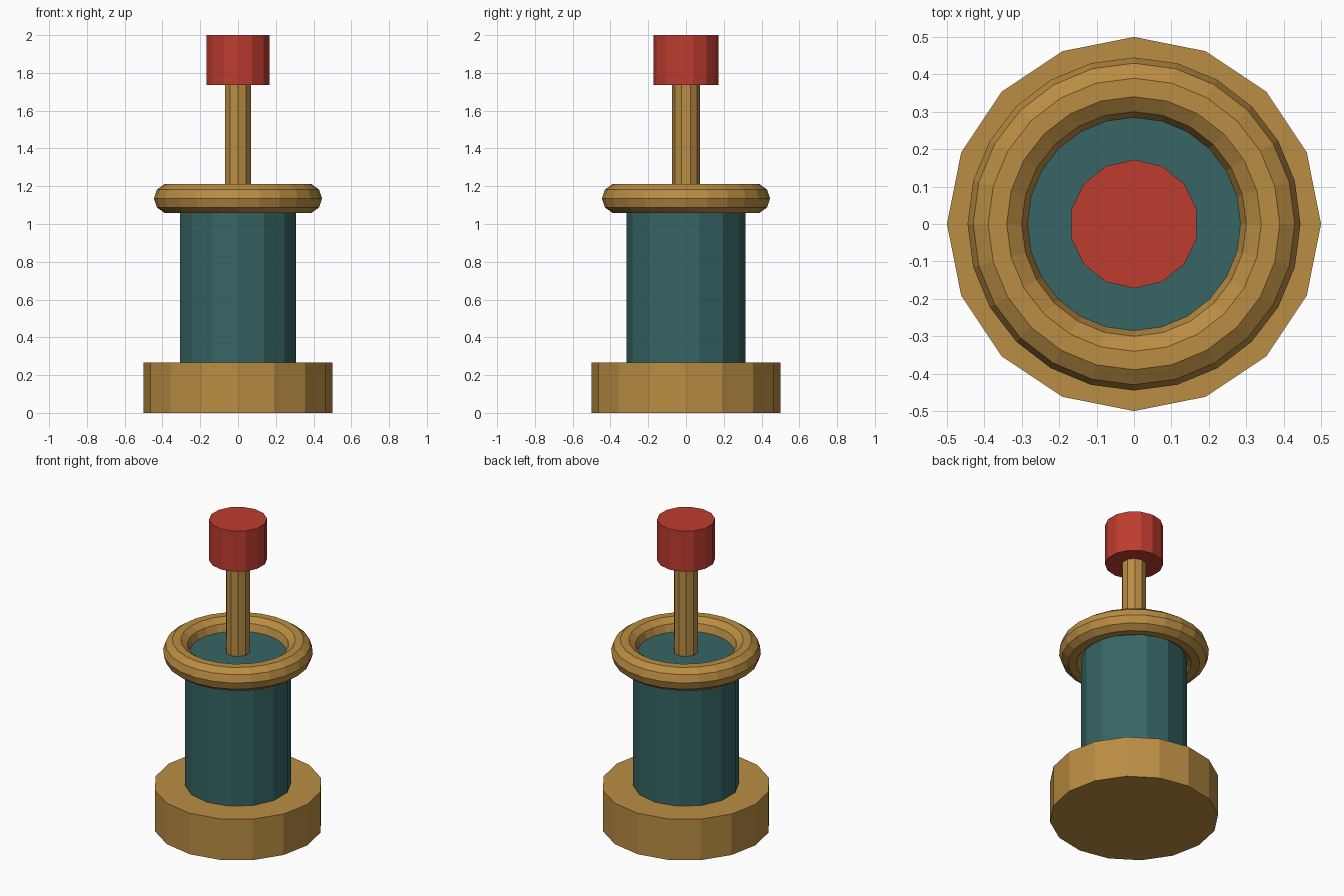
import bpy
import bmesh
from math import pi, cos, sin
from mathutils import Matrix

cube = bpy.data.objects.get("Cube")
if cube:
    bpy.data.objects.remove(cube, do_unlink=True)


def material(name, rgb):
    # sRGB bytes to a linear flat colour
    lin = [((c / 255 + 0.055) / 1.055) ** 2.4 for c in rgb] + [1.0]
    mat = bpy.data.materials.new(name)
    mat.use_nodes = True
    mat.diffuse_color = lin
    mat.node_tree.nodes["Principled BSDF"].inputs["Base Color"].default_value = lin
    return mat


brass = material("brass", (186, 141, 67))
teal = material("dark teal", (55, 101, 101))
red = material("red", (190, 60, 47))


def finish(name, bm, mat):
    bmesh.ops.recalc_face_normals(bm, faces=bm.faces)
    mesh = bpy.data.meshes.new(name)
    bm.to_mesh(mesh)
    bm.free()
    mesh.materials.append(mat)
    obj = bpy.data.objects.new(name, mesh)
    bpy.context.collection.objects.link(obj)
    return obj


def prism(name, sides, radius, bottom, top, mat):
    # Faceted cylinder with one corner on the y axis
    bm = bmesh.new()
    ring = [bm.verts.new((radius * sin(2 * pi * i / sides),
                          radius * cos(2 * pi * i / sides), bottom))
            for i in range(sides)]
    base = bm.faces.new(ring)
    side = bmesh.ops.extrude_face_region(bm, geom=[base], use_keep_orig=True)
    moved = [g for g in side["geom"] if isinstance(g, bmesh.types.BMVert)]
    bmesh.ops.translate(bm, vec=(0, 0, top - bottom), verts=moved)
    return finish(name, bm, mat)


def torus(name, major, minor, z, segments, sides, mat):
    # Circular profile spun about the z axis
    bm = bmesh.new()
    profile = [bm.verts.new((major + minor * cos(2 * pi * i / sides), 0,
                             z + minor * sin(2 * pi * i / sides)))
               for i in range(sides)]
    edges = [bm.edges.new((profile[i], profile[(i + 1) % sides]))
             for i in range(sides)]
    bmesh.ops.spin(bm, geom=profile + edges, cent=(0, 0, 0), axis=(0, 0, 1),
                   angle=2 * pi, steps=segments, use_merge=True)
    bmesh.ops.remove_doubles(bm, verts=bm.verts, dist=0.0001)
    return finish(name, bm, mat)


# Stacked parts from the ground up
prism("base", 16, 0.5, 0.0, 0.268, brass)
prism("body", 14, 0.315, 0.268, 1.135, teal)
torus("collar_ring", 0.365, 0.08, 1.135, 24, 10, brass)
prism("plunger_rod", 10, 0.073, 1.13, 1.74, brass)
prism("plunger_cap", 14, 0.172, 1.735, 2.0, red)
